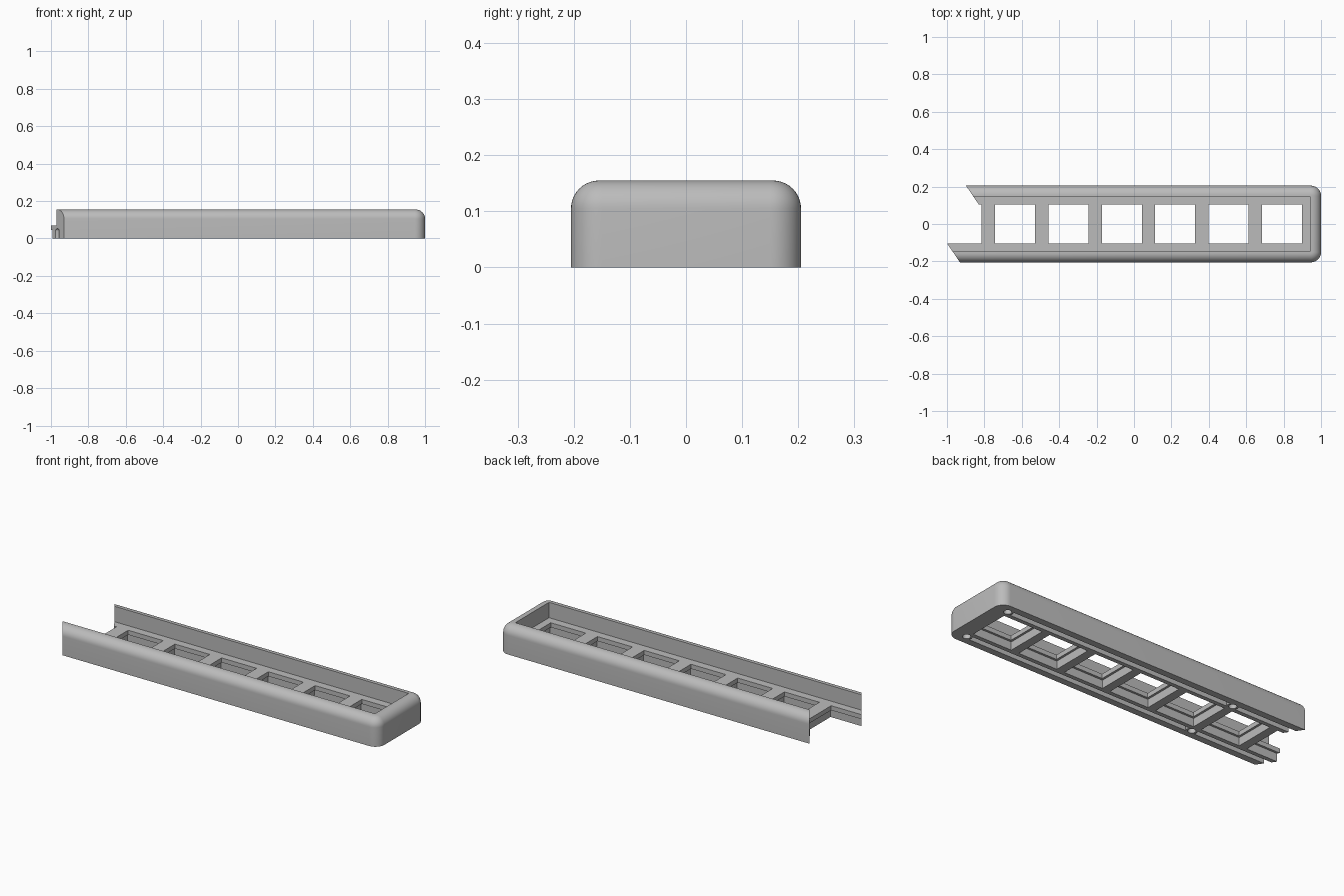
import bpy, bmesh, math

if "Cube" in bpy.data.objects:
    bpy.data.objects.remove(bpy.data.objects["Cube"])

GREY = (0.5, 0.5, 0.5, 1)
mat = bpy.data.materials.new("plain grey")
mat.use_nodes = True
mat.diffuse_color = GREY
mat.node_tree.nodes["Principled BSDF"].inputs["Base Color"].default_value = GREY

HALF_W, HEIGHT, FILLET, CORNER = 0.205, 0.155, 0.05, 0.055
FLOOR, PLATE = 0.07, 0.025
PITCH, FIRST, HOLE = 0.2856, -0.922, 0.107


def loft(name, rings):
    """Closed solid through a stack of equal-length point rings."""
    bm = bmesh.new()
    loops = [[bm.verts.new(p) for p in ring] for ring in rings]
    n = len(loops[0])
    for a, b in zip(loops, loops[1:]):
        for i in range(n):
            j = (i + 1) % n
            bm.faces.new((a[i], a[j], b[j], b[i]))
    bm.faces.new(loops[0])
    bm.faces.new(loops[-1])
    bmesh.ops.recalc_face_normals(bm, faces=bm.faces)
    mesh = bpy.data.meshes.new(name)
    bm.to_mesh(mesh)
    bm.free()
    mesh.materials.append(mat)
    obj = bpy.data.objects.new(name, mesh)
    bpy.context.collection.objects.link(obj)
    return obj


def prism(name, pts, z0, z1):
    return loft(name, [[(x, y, z) for x, y in pts] for z in (z0, z1)])


def box(name, x0, x1, y0, y1, z0, z1):
    return prism(name, [(x0, y0), (x1, y0), (x1, y1), (x0, y1)], z0, z1)


def disc(name, x, y, r, z0, z1, n=32):
    pts = [(x + r * math.cos(math.tau * i / n), y + r * math.sin(math.tau * i / n)) for i in range(n)]
    return prism(name, pts, z0, z1)


def combine(target, other, mode="DIFFERENCE"):
    mod = target.modifiers.new(mode.lower(), "BOOLEAN")
    mod.operation, mod.solver, mod.object = mode, "EXACT", other
    bpy.context.view_layer.objects.active = target
    bpy.ops.object.modifier_apply(modifier=mod.name)
    bpy.data.objects.remove(other)


def outline(inset, z):
    """Plan of the case with two rounded corners at the closed end."""
    r, w, steps = CORNER - inset, HALF_W - CORNER, 10
    pts = [(-1.1, -HALF_W + inset, z)]
    for cy, start in ((-w, -90), (w, 0)):
        for i in range(steps + 1):
            a = math.radians(start + 90 * i / steps)
            pts.append((1 - CORNER + r * math.cos(a), cy + r * math.sin(a), z))
    return pts + [(-1.1, HALF_W - inset, z)]


# Outer shell with a rounded top edge
rings = [outline(0, 0)]
for i in range(11):
    t = math.radians(9 * i)
    rings.append(outline(FILLET * (1 - math.cos(t)), HEIGHT - FILLET + FILLET * math.sin(t)))
case = loft("switch_case", rings)

# Open tray above the floor plate
combine(case, box("tray_cut", -1.3, 0.94, -0.147, 0.147, FLOOR, 0.3))

# Row of square openings, wider below the plate
for k in range(7):
    x = FIRST + PITCH * k
    left = -1.3 if k == 0 else x - HOLE
    combine(case, box("opening_cut", left, x + HOLE, -0.103, 0.103, -0.1, 0.2))
    g = 0.012
    combine(case, box("clearance_cut", left - g, x + HOLE + g, -0.103 - g, 0.103 + g,
                      -0.1, FLOOR - PLATE))

# Round-topped wiring grooves and screw bosses underneath
for s in (-1, 1):
    arch = [(0.138, -0.1), (0.168, -0.1)]
    arch += [(0.153 + 0.015 * math.cos(math.pi * i / 8), 0.038 + 0.015 * math.sin(math.pi * i / 8))
             for i in range(9)]
    combine(case, loft("groove_cut", [[(x, s * y, z) for y, z in arch] for x in (-1.3, 0.92)]))
    for x in (-0.49, 0.92):
        combine(case, disc("boss", x, s * 0.153, 0.03, 0, 0.06), "UNION")
        combine(case, disc("screw_cut", x, s * 0.153, 0.02, -0.1, 0.05))

# Slanted open end, staggered between the two long walls
end = [(-1.4, 0.3), (-0.963, 0.3), (-0.829, 0.103), (-0.829, 0.0), (-1.0, 0.0),
       (-1.0, -0.103), (-0.866, -0.3), (-1.4, -0.3)]
combine(case, prism("end_cut", end, -0.1, 0.3))

# Smooth rounded edges, crisp corners
bpy.ops.object.select_all(action="DESELECT")
case.select_set(True)
bpy.context.view_layer.objects.active = case
bpy.ops.object.shade_smooth_by_angle(angle=math.radians(30))
